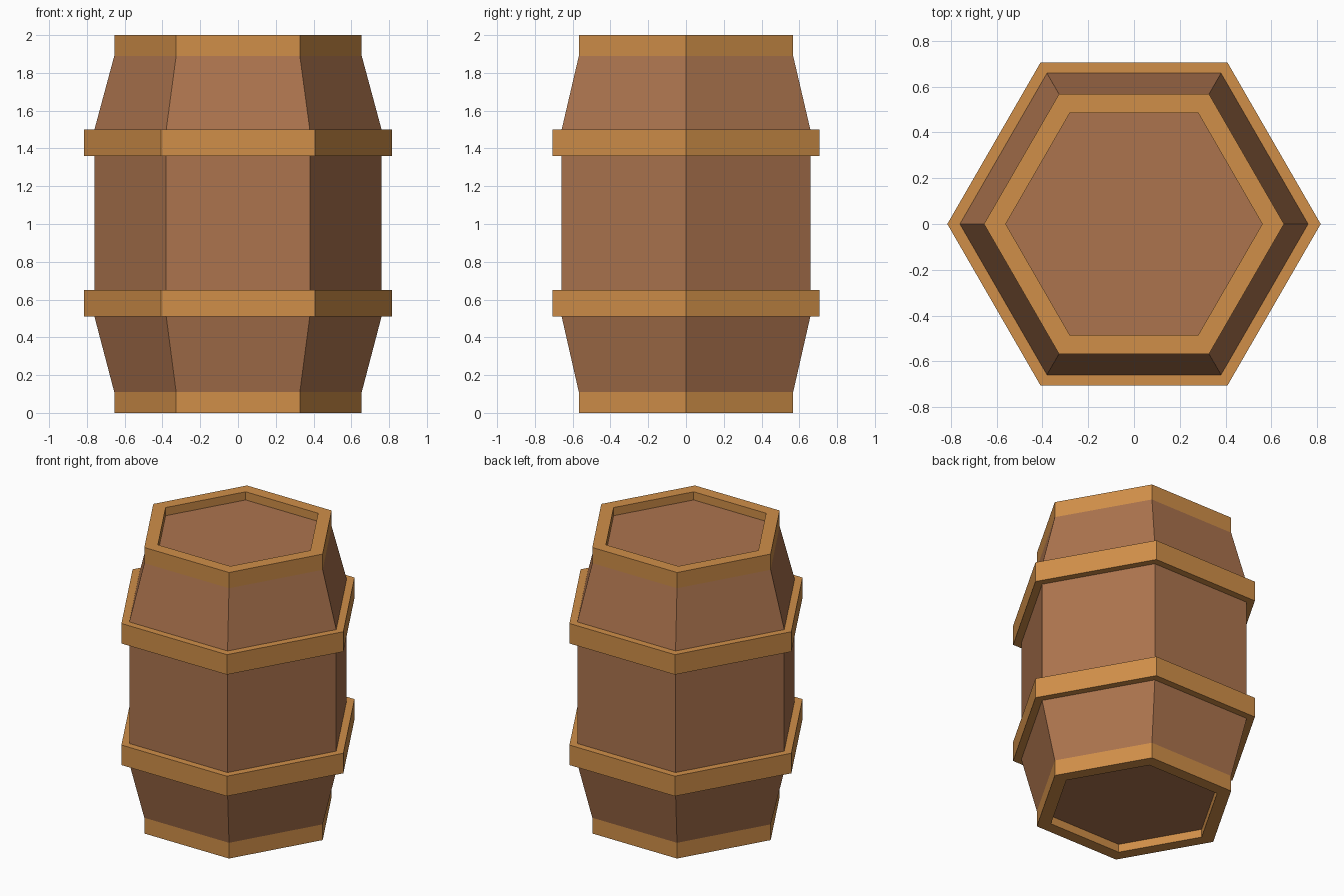
import bpy, math

if "Cube" in bpy.data.objects:
    bpy.data.objects.remove(bpy.data.objects["Cube"])

SIDES = 6


def material(name, srgb):
    m = bpy.data.materials.new(name)
    lin = [c / 12.92 if c <= 0.04045 else ((c + 0.055) / 1.055) ** 2.4 for c in srgb]
    m.diffuse_color = (*lin, 1.0)
    m.use_nodes = True
    m.node_tree.nodes["Principled BSDF"].inputs["Base Color"].default_value = m.diffuse_color
    return m


wood = material("brown wood", (0.675, 0.455, 0.305))
trim = material("golden trim", (0.815, 0.56, 0.285))


def lathe(name, profile, mat, cap=None):
    """Sweep (radius, z) points, listed outside-upward, round a hexagon."""
    verts = [(r * math.cos(math.tau * j / SIDES), r * math.sin(math.tau * j / SIDES), z)
             for r, z in profile for j in range(SIDES)]
    faces = [(i * SIDES + j, i * SIDES + (j + 1) % SIDES,
              (i + 1) * SIDES + (j + 1) % SIDES, (i + 1) * SIDES + j)
             for i in range(len(profile) - 1) for j in range(SIDES)]
    if cap:
        ring = list(range(SIDES))
        faces.append(ring if cap == "up" else ring[::-1])
    mesh = bpy.data.meshes.new(name)
    mesh.from_pydata(verts, [], faces)
    mesh.materials.append(mat)
    obj = bpy.data.objects.new(name, mesh)
    bpy.context.collection.objects.link(obj)
    return obj


R_END, R_BODY, R_HOOP, R_HEAD = 0.655, 0.76, 0.815, 0.56
RIM, RECESS = 0.11, 0.057

# Bulging wooden body
lathe("staves", [(R_END, RIM), (R_BODY, 0.51), (R_BODY, 1.5), (R_END, 2 - RIM)], wood)

# Two raised hoops
for name, z in (("lower_hoop", 0.51), ("upper_hoop", 1.36)):
    lathe(name, [(R_BODY, z), (R_HOOP, z), (R_HOOP, z + 0.14), (R_BODY, z + 0.14)], trim)

# End rims with a recessed inner wall
lathe("bottom_rim", [(R_HEAD, RECESS), (R_HEAD, 0), (R_END, 0), (R_END, RIM)], trim)
lathe("top_rim", [(R_END, 2 - RIM), (R_END, 2), (R_HEAD, 2), (R_HEAD, 2 - RECESS)], trim)

# Sunken wooden heads
lathe("bottom_head", [(R_HEAD, RECESS)], wood, "down")
lathe("top_head", [(R_HEAD, 2 - RECESS)], wood, "up")
